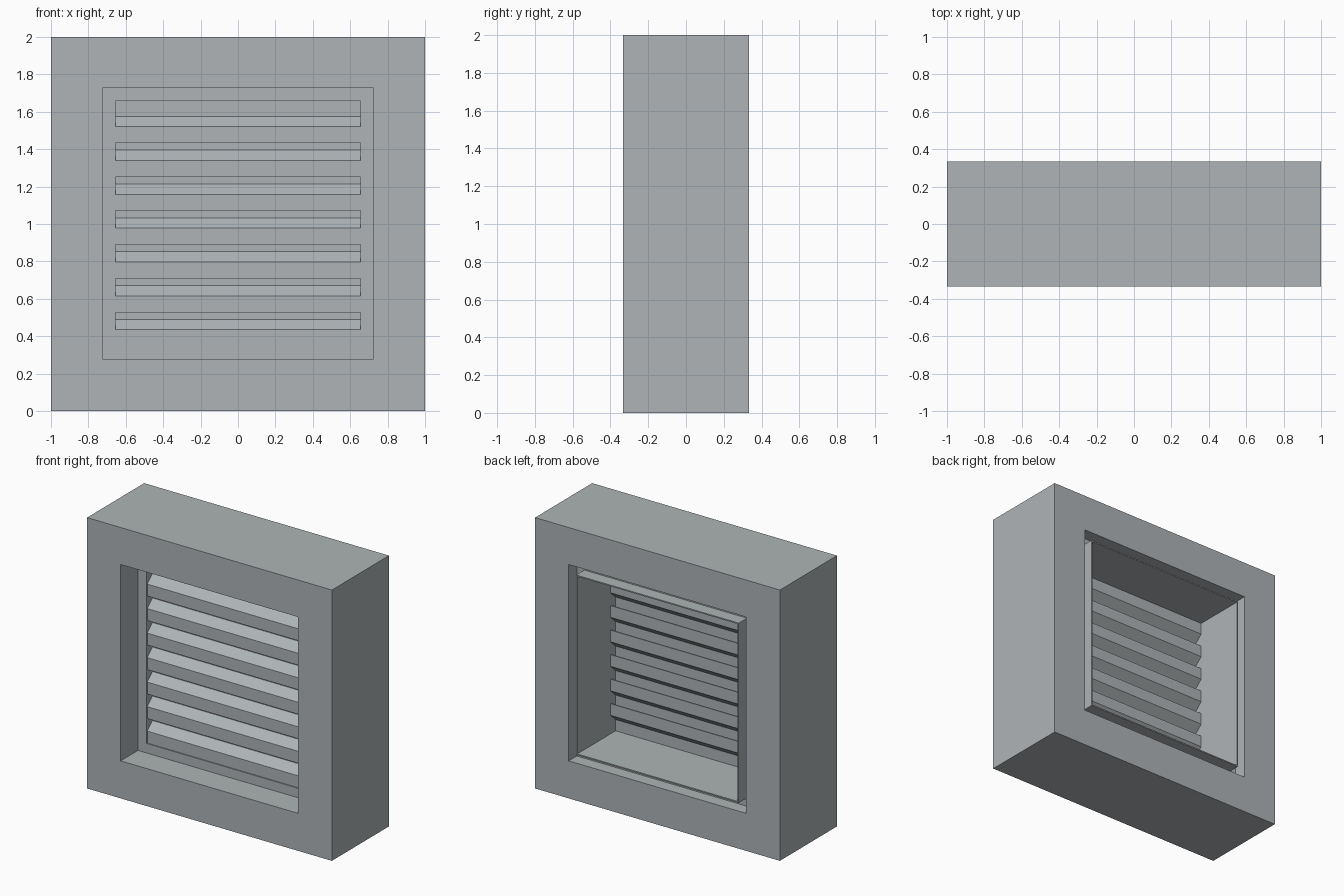
import bpy, bmesh

if "Cube" in bpy.data.objects:
    bpy.data.objects.remove(bpy.data.objects["Cube"])

HOLE, DUCT = 0.725, 0.655      # half widths of wall opening and duct
MID = 1.002                    # opening centre height
DEPTH = 0.333
FACE = -0.131                  # front plane of the grille flange
BACK = 0.238                   # back plane of the grille body
T = 0.009                      # sheet metal thickness

metal = bpy.data.materials.new("grey")
metal.diffuse_color = (0.426, 0.455, 0.468, 1)
metal.use_nodes = True
metal.node_tree.nodes["Principled BSDF"].inputs["Base Color"].default_value = metal.diffuse_color


def make_object(name, bm):
    bmesh.ops.recalc_face_normals(bm, faces=bm.faces)
    me = bpy.data.meshes.new(name)
    bm.to_mesh(me)
    bm.free()
    me.materials.append(metal)
    ob = bpy.data.objects.new(name, me)
    bpy.context.collection.objects.link(ob)
    return ob


def square_ring(name, outer, inner, y0, y1):
    """Square tube along y; outer / inner are (half width, z bottom, z top)."""
    bm = bmesh.new()
    loops = []
    for (h, lo, hi), y in ((outer, y0), (outer, y1), (inner, y1), (inner, y0)):
        loops.append([bm.verts.new((x, y, z)) for x, z in
                      ((-h, lo), (h, lo), (h, hi), (-h, hi))])
    for a, b in zip(loops, loops[1:] + loops[:1]):
        for i in range(4):
            j = (i + 1) % 4
            bm.faces.new((a[i], a[j], b[j], b[i]))
    return make_object(name, bm)


def extrude_profile(name, pts, half):
    """Extrude a closed (y, z) profile along x."""
    bm = bmesh.new()
    left = [bm.verts.new((-half, y, z)) for y, z in pts]
    right = [bm.verts.new((half, y, z)) for y, z in pts]
    n = len(pts)
    for i in range(n):
        j = (i + 1) % n
        bm.faces.new((left[i], left[j], right[j], right[i]))
    bm.faces.new(left)
    bm.faces.new(right)
    return make_object(name, bm)


def square(h):
    return (h, MID - h, MID + h)


# Wall block with a square opening
square_ring("wall_block", (1.0, 0.0, 2.0), square(HOLE), -DEPTH, DEPTH)

# Grille body set back in the opening, and the thin duct running out behind it
square_ring("grille_body", square(HOLE), square(DUCT + T), FACE, BACK)
square_ring("duct_sleeve", square(DUCT + T), square(DUCT), FACE, DEPTH)

# Z-shaped louvres: low front lip, sloped web, raised back lip
F, B = FACE + 0.008, -0.062
for k in range(7):
    z = MID - DUCT + 0.181 * k
    profile = [(F, z), (F, z + 0.088), (B, z + 0.143), (B, z + 0.224),
               (B + T, z + 0.224), (B + T, z + 0.138),
               (F + T, z + 0.083), (F + T, z)]
    extrude_profile(f"louvre_{k + 1}", profile, DUCT)
